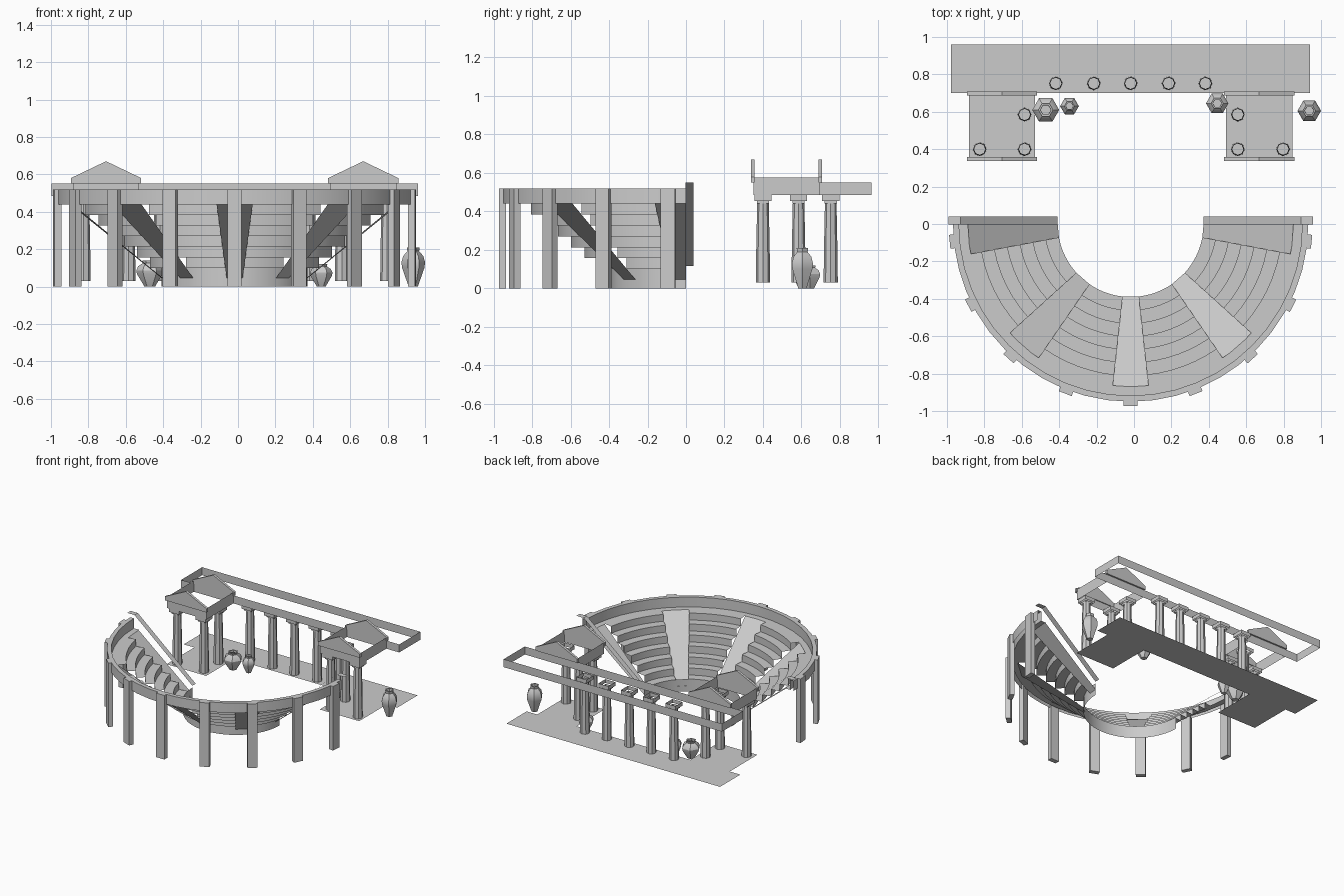
import bpy, math
from math import sin, cos, radians

if "Cube" in bpy.data.objects:
    bpy.data.objects.remove(bpy.data.objects["Cube"])

CX = -0.018  # symmetry axis of the building


def mesh(name, verts, faces, smooth=False):
    me = bpy.data.meshes.new(name)
    me.from_pydata(verts, [], faces)
    me.update()
    ob = bpy.data.objects.new(name, me)
    bpy.context.collection.objects.link(ob)
    if smooth:
        bpy.ops.object.select_all(action='DESELECT')
        ob.select_set(True)
        bpy.context.view_layer.objects.active = ob
        bpy.ops.object.shade_smooth_by_angle(angle=radians(30))
    return ob


def sweep(name, prof, a0, a1, n, smooth=True):
    """Sweep an (r, z) profile around the theatre; angle 0 points to the front."""
    m = len(prof)
    vs, fs = [], []
    for i in range(n + 1):
        a = radians(a0 + (a1 - a0) * i / n)
        vs += [(CX + r * sin(a), -r * cos(a), z) for r, z in prof]
    for i in range(n):
        for j in range(m - 1):
            k = i * m + j
            fs.append((k, k + m, k + m + 1, k + 1))
    return mesh(name, vs, fs, smooth)


def lathe(name, x, y, prof, n, smooth=False):
    vs = [(x + r * cos(2 * math.pi * i / n), y + r * sin(2 * math.pi * i / n), z)
          for r, z in prof for i in range(n)]
    fs = [(j * n + i, j * n + (i + 1) % n, (j + 1) * n + (i + 1) % n, (j + 1) * n + i)
          for j in range(len(prof) - 1) for i in range(n)]
    return mesh(name, vs, fs, smooth)


def frame(name, x0, x1, y0, y1, z0, z1):
    """Four upright walls, open above and below."""
    c = [(x0, y0), (x1, y0), (x1, y1), (x0, y1)]
    return mesh(name, [(x, y, z) for z in (z0, z1) for x, y in c],
                [(i, (i + 1) % 4, (i + 1) % 4 + 4, i + 4) for i in range(4)])


def prism(name, pts, y0, y1):
    """Extrude an (x, z) outline along y."""
    n = len(pts)
    vs = [(x, y, z) for y in (y0, y1) for x, z in pts]
    fs = [tuple(range(n)), tuple(range(2 * n - 1, n - 1, -1))]
    fs += [(i, i + n, (i + 1) % n + n, (i + 1) % n) for i in range(n)]
    return mesh(name, vs, fs)


# tiers of seats between the stair ramps
tiers = []
for k in range(7):
    z = 0.1 + k * 0.34 / 6
    tiers += [(0.39 + 0.07 * k, z), (0.46 + 0.07 * k, z)]
for a0, a1 in ((-79.4, -47.9), (-34.5, -6.3), (6.3, 34.5), (47.9, 79.4)):
    sweep("seat_tiers", tiers, a0, a1, 6)

# sloping stair ramps
for a0, a1 in ((-90, -79.4), (-47.9, -34.5), (-6.3, 6.3), (34.5, 47.9), (79.4, 90)):
    sweep("stair_ramp", [(0.39, 0.045), (0.88, 0.44)], a0, a1, 1, False)

# orchestra wall, top walkway and outer parapet
sweep("orchestra_wall", [(0.39, 0), (0.39, 0.1)], -90, 90, 24)
sweep("top_walkway", [(0.87, 0.44), (0.918, 0.44)], -90, 90, 24)
sweep("outer_parapet", [(0.918, 0.44), (0.918, 0.52), (0.95, 0.52), (0.95, 0.44)], -90, 90, 24)

# pilasters around the outside
for i in range(-4, 5):
    a = radians(i * 21.1)
    s, c = sin(a), cos(a)
    base = [(-0.037, 0.935), (0.037, 0.935), (0.037, 0.972), (-0.037, 0.972)]
    vs = [(CX + t * c + r * s, t * s - r * c, z) for z in (0.0, 0.52) for t, r in base]
    fs = [(j, (j + 1) % 4, (j + 1) % 4 + 4, j + 4) for j in range(4)] + [(3, 2, 1, 0), (4, 5, 6, 7)]
    mesh("pilaster", vs, fs)

# sloping coping at both ends of the seating
for s in (-1, 1):
    path = [(0.975, 0.55), (0.91, 0.55), (0.39, 0.115)]
    vs = [(CX + s * x, y, z) for x, z in path for y in (-0.003, 0.04)]
    mesh("end_coping", vs, [(0, 1, 3, 2), (2, 3, 5, 4)])

# stage floor, a thin sheet with two wings
W0, W1 = 0.51, 0.865
FX = 0.96
half = [(FX, 0.96), (FX, 0.70), (W1, 0.70), (W1, 0.345), (W0, 0.345), (W0, 0.70)]
outline = [(CX + x, y, 0.03) for x, y in half] + [(CX - x, y, 0.03) for x, y in reversed(half)]
mesh("stage_floor", outline, [tuple(reversed(range(len(outline))))])

# stage entablature
frame("stage_entablature", CX - 0.98, CX + 0.98, 0.695, 0.965, 0.485, 0.55)


# columns with open square capitals
def column(x, y):
    lathe("column", x, y, [(0.037, 0.03), (0.035, 0.2), (0.03, 0.45)], 8, True)
    frame("capital", x - 0.032, x + 0.032, y - 0.032, y + 0.032, 0.44, 0.455)
    frame("capital", x - 0.045, x + 0.045, y - 0.045, y + 0.045, 0.455, 0.485)


for x in (-0.40, -0.197, 0, 0.203, 0.40):
    column(CX + x, 0.752)
for x, y in ((-0.825, 0.4), (-0.585, 0.4), (-0.585, 0.585),
             (0.555, 0.4), (0.797, 0.4), (0.555, 0.585)):
    column(x, y)

# wing porticoes with front and back pediments
for s in (-1, 1):
    c = CX + s * (W0 + W1) / 2
    frame("wing_entablature", c - 0.177, c + 0.177, 0.35, 0.695, 0.485, 0.575)
    tri = [(c - 0.188, 0.55), (c + 0.188, 0.55), (c + 0.188, 0.58), (c, 0.67), (c - 0.188, 0.58)]
    for y in (0.337, 0.688):
        prism("pediment", tri, y, y + 0.02)

# urns: position, radius, height
urn = [(0.0, 0.0), (0.4, 0.0), (0.45, 0.05), (0.95, 0.48), (1.0, 0.62), (0.85, 0.78),
       (0.5, 0.9), (0.55, 1.0), (0.4, 1.0), (0.38, 0.88)]
for x, y, r, h in ((-0.472, 0.61, 0.072, 0.14), (-0.345, 0.63, 0.05, 0.135),
                   (0.445, 0.645, 0.06, 0.12), (0.937, 0.605, 0.063, 0.21)):
    lathe("urn", x, y, [(a * r, b * h) for a, b in urn], 6, True)
